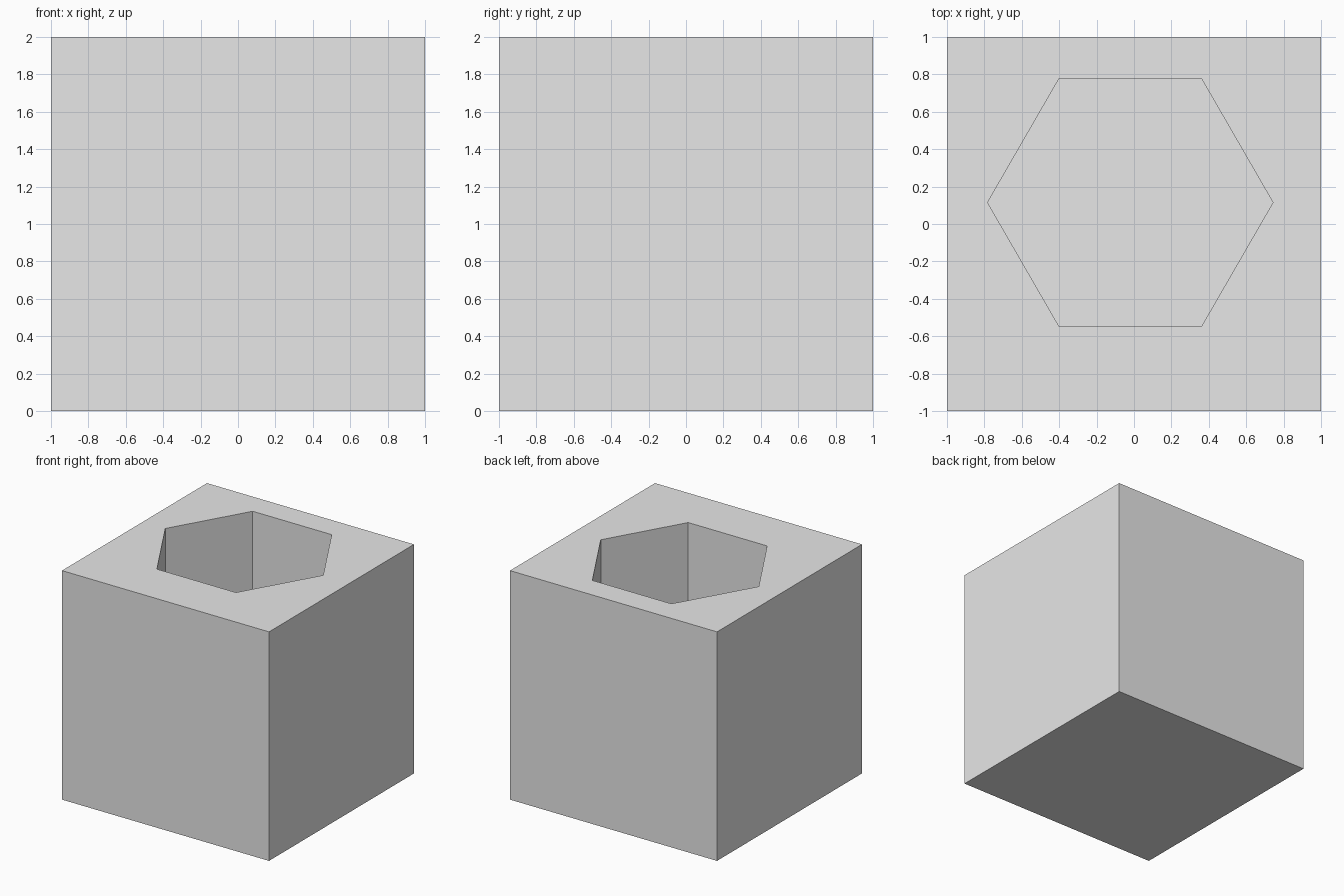
import bpy
import math

cube = bpy.data.objects.get("Cube")
if cube:
    bpy.data.objects.remove(cube, do_unlink=True)

SIZE = 2.0
POCKET_CENTRE = (-0.02, 0.115)
POCKET_RADIUS = 0.763
POCKET_DEPTH = 1.4
OVERSHOOT = 0.2

# Plain grey material
grey = bpy.data.materials.new("plain_grey")
grey.use_nodes = True
colour = (0.8, 0.8, 0.8, 1.0)
grey.diffuse_color = colour
grey.node_tree.nodes["Principled BSDF"].inputs["Base Color"].default_value = colour

# Solid block
bpy.ops.mesh.primitive_cube_add(size=SIZE, location=(0, 0, SIZE / 2))
block = bpy.context.object
block.name = "block"
block.data.materials.append(grey)

# Six-sided cutter, corners pointing along x
height = POCKET_DEPTH + OVERSHOOT
bpy.ops.mesh.primitive_cylinder_add(
    vertices=6, radius=POCKET_RADIUS, depth=height,
    location=(*POCKET_CENTRE, SIZE + OVERSHOOT - height / 2),
    rotation=(0, 0, math.radians(30)))
cutter = bpy.context.object
cutter.name = "pocket_cutter"
cutter.data.materials.append(grey)
cutter.hide_render = True
cutter.display_type = 'WIRE'

# Blind hexagonal pocket in the top
pocket = block.modifiers.new("hexagonal_pocket", 'BOOLEAN')
pocket.operation = 'DIFFERENCE'
pocket.solver = 'EXACT'
pocket.object = cutter
